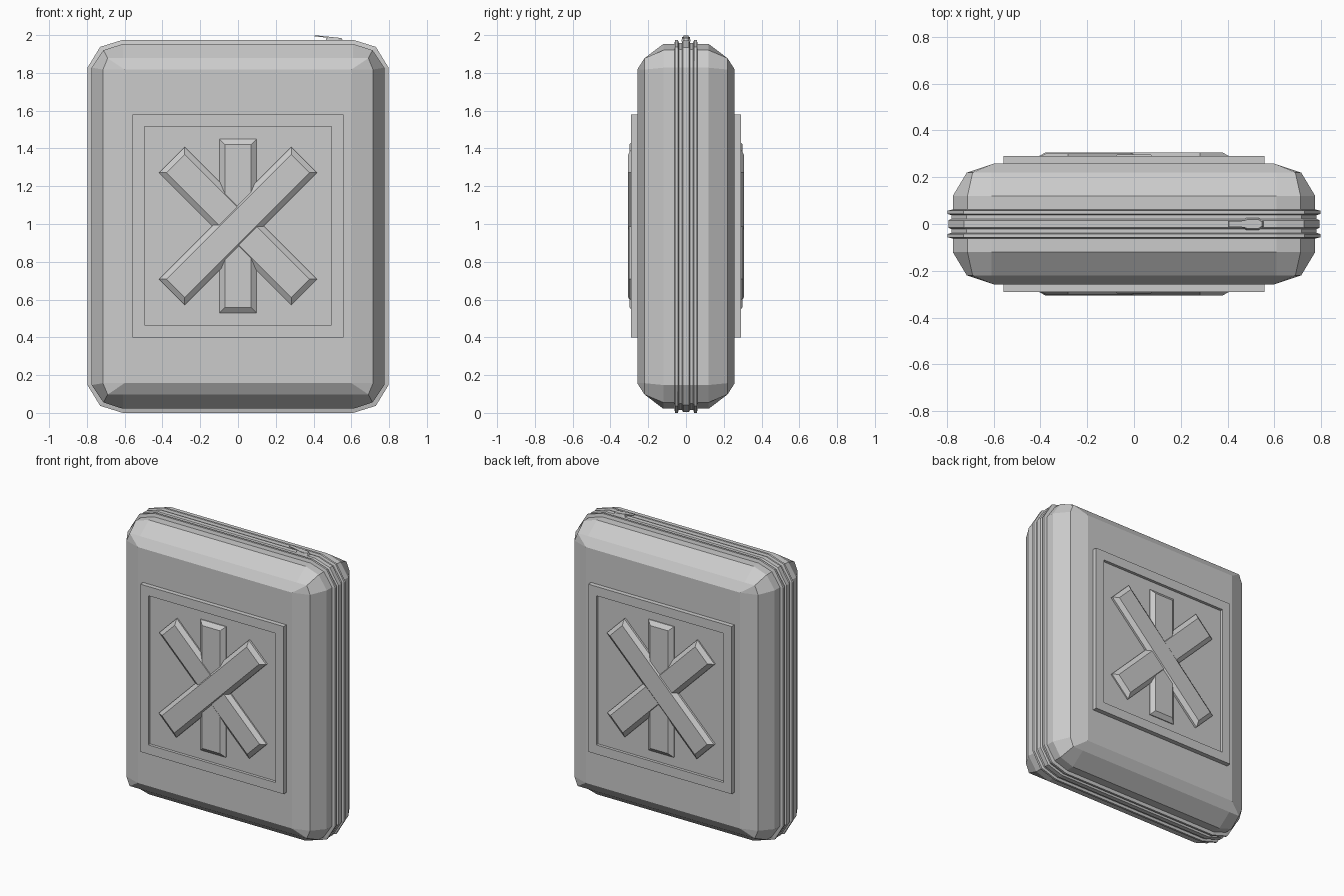
import bpy, bmesh, math
from mathutils import Matrix, Vector

cube = bpy.data.objects.get("Cube")
if cube:
    bpy.data.objects.remove(cube, do_unlink=True)

grey = bpy.data.materials.new("light grey")
grey.use_nodes = True
grey.diffuse_color = (0.6, 0.6, 0.6, 1)
grey.node_tree.nodes["Principled BSDF"].inputs["Base Color"].default_value = (0.6, 0.6, 0.6, 1)

MID = 0.9875  # centre height of the case


def finish(name, bm):
    bmesh.ops.remove_doubles(bm, verts=bm.verts, dist=0.0005)
    bmesh.ops.recalc_face_normals(bm, faces=bm.faces)
    mesh = bpy.data.meshes.new(name)
    bm.to_mesh(mesh)
    bm.free()
    mesh.materials.append(grey)
    obj = bpy.data.objects.new(name, mesh)
    bpy.context.collection.objects.link(obj)
    return obj


def loft(name, rings):
    """Skin equal-length rings of points, capping both ends."""
    bm = bmesh.new()
    loops = [[bm.verts.new(p) for p in ring] for ring in rings]
    for a, b in zip(loops, loops[1:]):
        for i in range(len(a)):
            j = (i + 1) % len(a)
            bm.faces.new((a[i], a[j], b[j], b[i]))
    bm.faces.new(loops[0])
    bm.faces.new(loops[-1])
    return finish(name, bm)


def outline(y, corner):
    """Mirror one corner of the case outline into a closed ring."""
    back = corner[::-1]
    quads = [(corner, 1, 1), (back, -1, 1), (corner, -1, -1), (back, 1, -1)]
    return [(x * sx, y, MID + z * sz) for pts, sx, sz in quads for x, z in pts]


def inset(d):
    return [(0.797 - d, 0.84), (0.73 - 0.8 * d, 0.95 - 0.8 * d), (0.61, MID - d)]


def box_ring(y, w, h):
    return [(w, y, h), (-w, y, h), (-w, y, -h), (w, y, -h)]


# Case: bevelled shell with raised lips and a sunken zip track
half = [
    (0.258, [(0.60, 0.83)] * 3),
    (0.22, [(0.715, 0.83), (0.69, 0.89), (0.61, 0.89)]),
    (0.12, inset(0.022)),
    (0.062, inset(0.022)),
    (0.057, inset(0)),
    (0.043, inset(0)),
    (0.038, inset(0.016)),
    (0.022, inset(0.016)),
    (0.016, inset(0.004)),
]
sections = half + [(-y, c) for y, c in half[::-1]]
loft("case_shell", [outline(y, c) for y, c in sections])

for side, label in ((-1, "front"), (1, "back")):
    # Framed panel with a shallow recess
    panel = loft(label + "_panel", [
        box_ring(side * 0.25, 0.558, 0.59),
        box_ring(side * 0.29, 0.558, 0.59),
        box_ring(side * 0.29, 0.495, 0.525),
        box_ring(side * 0.27, 0.495, 0.525)])
    panel.location.z = 0.99

    # Three crossed bars with chamfered edges
    bars = (("upright_bar", 0, 0.098, 0.46, 0.298),
            ("under_bar", -45, 0.096, 0.495, 0.301),
            ("over_bar", 45, 0.096, 0.495, 0.306))
    for name, angle, w, length, top in bars:
        bar = loft(label + "_" + name, [
            box_ring(side * 0.265, w, length),
            box_ring(side * (top - 0.022), w, length),
            box_ring(side * top, w - 0.028, length - 0.028)])
        bar.data.transform(Matrix.Rotation(math.radians(angle), 4, "Y"))
        bar.location.z = 0.99


def plate(name, pts, z0, z1, taper=1.0):
    """Upright prism from a half plan outline, mirrored across y."""
    plan = pts + [(x, -y) for x, y in pts[::-1]]
    mid = sum(x for x, y in plan) / len(plan)
    upper = [(mid + (x - mid) * taper, y * taper, z1) for x, y in plan]
    return loft(name, [[(x, y, z0) for x, y in plan], upper])


# Zip slider and its thin tilted pull tab
plate("zip_slider", [(0.46, 0.016), (0.48, 0.025), (0.535, 0.025), (0.557, 0.012)],
      1.965, 1.986, 0.8)
tab = plate("zip_pull_tab", [(-0.06, 0.012), (0.0, 0.014), (0.03, 0.02), (0.075, 0.01)],
            -0.003, 0.003)
tab.data.transform(Matrix.Rotation(math.radians(6), 4, "Y"))
tab.location = Vector((0.465, 0, 1.99))
